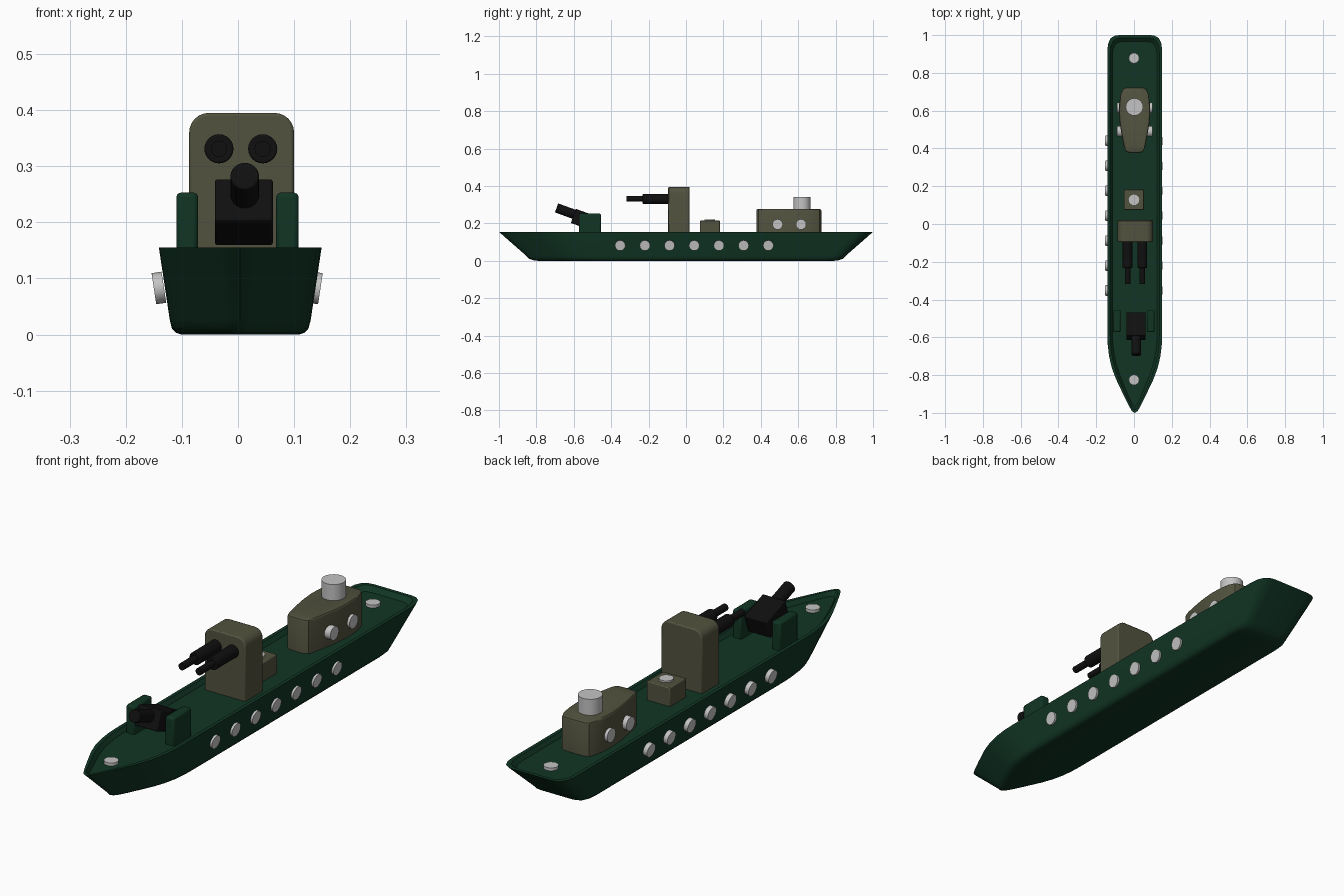
import bpy, bmesh, math
from mathutils import Vector, Matrix

if "Cube" in bpy.data.objects:
    bpy.data.objects.remove(bpy.data.objects["Cube"])


def material(name, col):
    m = bpy.data.materials.new(name)
    m.diffuse_color = (*col, 1)
    m.use_nodes = True
    m.node_tree.nodes["Principled BSDF"].inputs["Base Color"].default_value = m.diffuse_color
    return m


GREEN = material("dark_green", (0.0055, 0.036, 0.018))
OLIVE = material("olive", (0.085, 0.085, 0.05))
BLACK = material("black", (0.005, 0.005, 0.005))
SILVER = material("silver", (0.55, 0.55, 0.55))
CX = 0.004  # hull centre line


def finish(name, bm, mat, bevel=0, angle=35):
    bmesh.ops.recalc_face_normals(bm, faces=bm.faces)
    me = bpy.data.meshes.new(name)
    bm.to_mesh(me)
    bm.free()
    me.materials.append(mat)
    ob = bpy.data.objects.new(name, me)
    bpy.context.collection.objects.link(ob)
    bpy.context.view_layer.objects.active = ob
    ob.select_set(True)
    if bevel:
        b = ob.modifiers.new("bevel", 'BEVEL')
        b.width, b.segments, b.limit_method = bevel, 2, 'ANGLE'
        b.angle_limit = math.radians(50)
    bpy.ops.object.shade_smooth_by_angle(angle=math.radians(angle))
    ob.select_set(False)
    return ob


def rings(name, loops, mat, bevel=0):
    """Skin a stack of equal closed loops and cap both ends."""
    bm = bmesh.new()
    vs = [[bm.verts.new(p) for p in lp] for lp in loops]
    n = len(vs[0])
    for a, b in zip(vs, vs[1:]):
        for i in range(n):
            bm.faces.new((a[i], a[(i + 1) % n], b[(i + 1) % n], b[i]))
    bm.faces.new(vs[0])
    bm.faces.new(vs[-1])
    return finish(name, bm, mat, bevel)


def box(name, lo, hi, mat, bevel=0, tilt=0):
    lo, hi = Vector(lo), Vector(hi)
    bm = bmesh.new()
    bmesh.ops.create_cube(bm, size=1, matrix=Matrix.Translation((lo + hi) / 2)
                          @ Matrix.Rotation(tilt, 4, 'X')
                          @ Matrix.Diagonal((*(hi - lo), 1)))
    return finish(name, bm, mat, bevel)


def cyl(name, a, b, r, mat, sides=20, bevel=0):
    a, b = Vector(a), Vector(b)
    d = b - a
    bm = bmesh.new()
    bmesh.ops.create_cone(bm, cap_ends=True, segments=sides, radius1=r, radius2=r, depth=d.length,
                          matrix=Matrix.Translation((a + b) / 2)
                          @ d.to_track_quat('Z', 'Y').to_matrix().to_4x4())
    return finish(name, bm, mat, bevel)


def mirrored(half):
    return half + [(-x, y) for x, y in reversed(half) if x > 0]


# Hull: plan outline scaled into rings, with a sunken deck inside the rim
plan = mirrored([(0, -1), (.014, -.992), (.03, -.965), (.062, -.9), (.1, -.82), (.122, -.76),
                 (.136, -.7), (.143, -.64), (.145, -.58), (.145, .92), (.141, .955),
                 (.128, .983), (.108, .996), (.085, 1.0)])
levels = [(.72, .79, 0), (.79, .815, .003), (.84, .838, .011), (.866, .853, .026), (1, 1, .155),
          (.9, .985, .155), (.82, .965, .138)]
rings("hull", [[(CX + x * sx, y * sy, z) for x, y in plan] for sx, sy, z in levels], GREEN)

# Hull portholes, tilted with the sides
for i in range(7):
    y = -.352 + i * .132
    for s, cx in ((-1, -.141), (1, .138)):
        c, d = Vector((cx, y, .083)), Vector((s, 0, -.15)).normalized() * .009
        cyl("hull_porthole", c - d, c + d, .028, SILVER, 16)

# Rear cabin with bulging sides
cabin = mirrored([(0, .376), (.035, .378), (.048, .387), (.056, .41), (.068, .47), (.078, .53),
                  (.083, .59), (.081, .64), (.073, .69), (.062, .714), (.045, .723), (0, .724)])
rings("cabin", [[(.003 + x * k, .55 + (y - .55) * k, z) for x, y in cabin]
                for k, z in ((1, .13), (1, .268), (.985, .274), (.96, .276))], OLIVE)
cyl("funnel", (.002, .62, .26), (.002, .62, .342), .046, SILVER, 24)
for y in (.49, .615):
    for s in (-1, 1):
        cyl("cabin_porthole", (.003 + s * .065, y, .195), (.003 + s * .094, y, .195), .028, SILVER, 16)

# Hatch box and deck discs
box("hatch_box", (-.054, .075, .13), (.052, .182, .215), OLIVE, .004)
for y, z in ((.128, .222), (.878, .15), (-.825, .15)):
    cyl("deck_disc", (0, y, z - .02), (0, y, z), .028, SILVER, 16)

# Tower: arched-corner profile extruded front to back
arc = [(.1 - .035 + .035 * math.cos(t), .36 + .035 * math.sin(t))
       for t in [math.pi / 2 * i / 6 for i in range(7)]]
prof = [(.1, .13)] + arc
prof += [(.013 - x, z) for x, z in reversed(prof)]
rings("tower", [[(x, y, z) for x, z in prof] for y in (-.095, .02)], OLIVE, .005)

# Twin tower guns
for x in (-.034, .044):
    cyl("gun_sleeve", (x, -.08, .331), (x, -.232, .331), .026, BLACK, 24, .003)
    cyl("gun_barrel", (x, -.22, .331), (x, -.318, .331), .0145, BLACK, 20)

# Bow gun: tilted block, barrel and two side plates
T = math.radians(20)
u = Vector((0, -math.cos(T), math.sin(T)))
c = Vector((.0105, -.541, .218))
h = Vector((.0515, .065, .04))
box("bow_gun_block", c - h, c + h, BLACK, .004, -T)
tip = Vector((.012, -.692, .283))
cyl("bow_gun_barrel", tip - u * .15, tip, .0255, BLACK, 24, .003)
for x0, x1 in ((-.11, -.071), (.068, .108)):
    box("bow_gun_plate", (x0, -.573, .13), (x1, -.455, .253), GREEN, .008)
